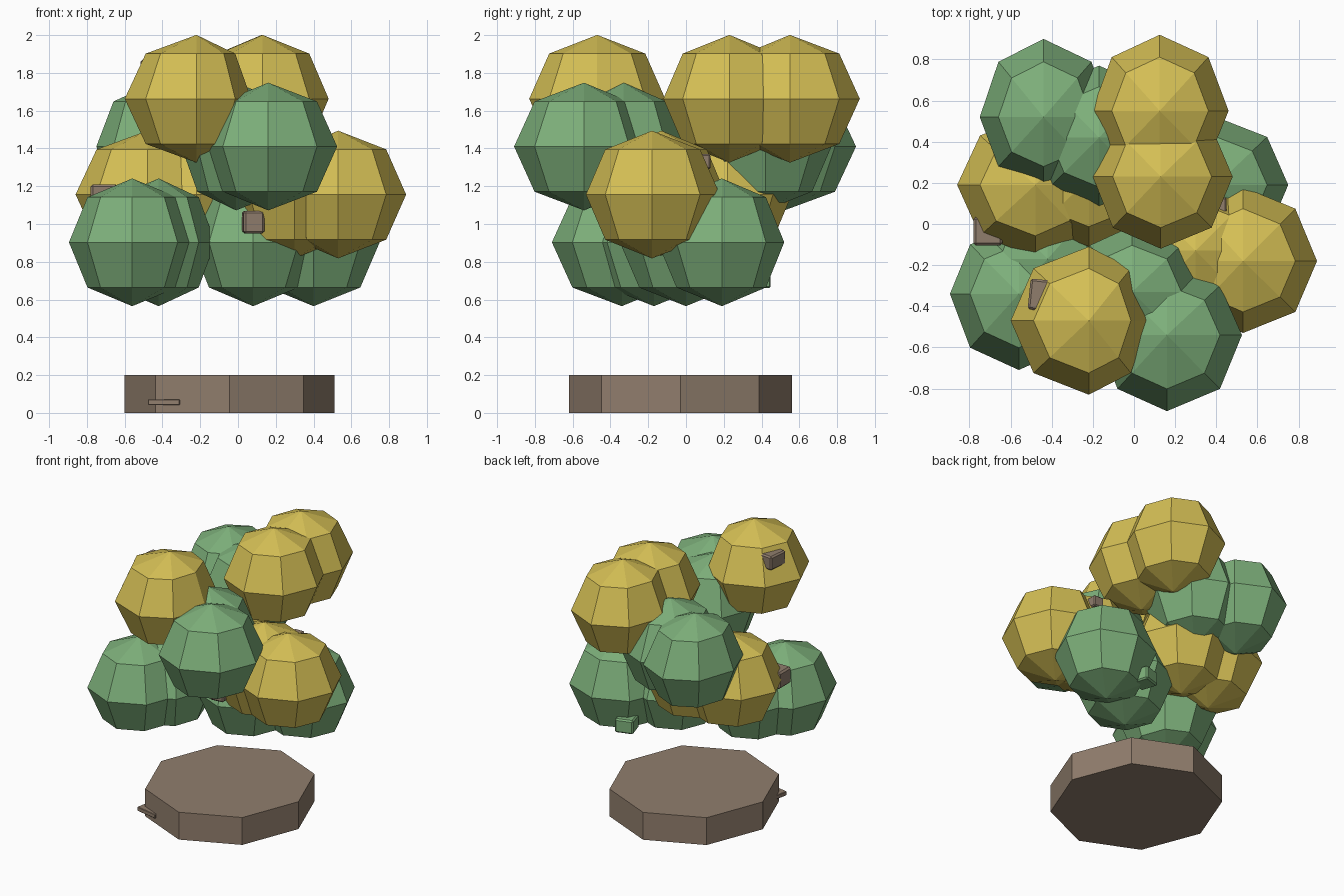
import bpy, bmesh
from mathutils import Matrix, Euler, Vector

cube = bpy.data.objects.get("Cube")
if cube:
    bpy.data.objects.remove(cube, do_unlink=True)


def material(name, rgb):
    mat = bpy.data.materials.new(name)
    mat.use_nodes = True
    mat.diffuse_color = (*rgb, 1)
    mat.node_tree.nodes["Principled BSDF"].inputs["Base Color"].default_value = (*rgb, 1)
    return mat


GREEN = material("leaf_green", (.205, .43, .195))
YELLOW = material("blossom_yellow", (.66, .52, .09))
BROWN = material("wood_brown", (.28, .207, .152))


def finish(name, bm, mat):
    mesh = bpy.data.meshes.new(name)
    bm.to_mesh(mesh)
    bm.free()
    mesh.materials.append(mat)
    obj = bpy.data.objects.new(name, mesh)
    bpy.context.collection.objects.link(obj)
    return obj


def leaf_ball(name, mat, x, y, z, left, right, front, back):
    """Eight-sided ball whose four horizontal reaches differ."""
    bm = bmesh.new()
    bmesh.ops.create_uvsphere(bm, u_segments=8, v_segments=4, radius=1)
    for v in bm.verts:
        v.co.x = x + v.co.x * (right if v.co.x > 0 else left)
        v.co.y = y + v.co.y * (back if v.co.y > 0 else front)
        v.co.z = z + v.co.z * .338
    finish(name, bm, mat)


def block(name, mat, centre, size, turn=(0, 0, 0)):
    bm = bmesh.new()
    place = Matrix.LocRotScale(Vector(centre), Euler(turn), Vector(size))
    bmesh.ops.create_cube(bm, size=1, matrix=place)
    obj = finish(name, bm, mat)
    bevel = obj.modifiers.new("soft_edges", "BEVEL")
    bevel.width = min(size) * .1
    bevel.segments = 1


# Base slab
bm = bmesh.new()
bmesh.ops.create_cone(bm, cap_ends=True, segments=8, radius1=1, radius2=1, depth=.2,
                      matrix=Matrix.LocRotScale(Vector((-.045, -.03, .1)), None,
                                                Vector((.555, .59, 1))))
finish("base_slab", bm, BROWN)
block("base_chip", BROWN, (-.385, -.455, .057), (.17, .09, .03), (0, 0, -.2))

# Foliage tiers: pole x, y, then reach left, right, front, back
tiers = [
    ("lower_green", GREEN, .903, [
        (.40, .19, .34, .35, .34, .33),
        (.08, 0, .33, .34, .35, .34),
        (-.56, -.34, .335, .34, .37, .34),
        (-.42, -.17, .33, .30, .35, .34)]),
    ("lower_yellow", YELLOW, 1.156, [
        (.53, -.18, .33, .36, .35, .36),
        (.30, -.13, .34, .34, .35, .34),
        (-.48, .19, .38, .33, .35, .34),
        (-.22, .22, .34, .34, .33, .34)]),
    ("upper_green", GREEN, 1.41, [
        (-.44, .52, .31, .33, .34, .38),
        (-.17, .42, .34, .33, .34, .35),
        (.16, -.54, .34, .365, .37, .34),
        (-.01, -.33, .29, .34, .34, .32)]),
    ("upper_yellow", YELLOW, 1.663, [
        (.125, .55, .33, .335, .34, .37),
        (.13, .23, .33, .35, .35, .34),
        (-.22, -.47, .38, .29, .36, .36)]),
]
for name, mat, z, balls in tiers:
    for i, (x, y, *reach) in enumerate(balls):
        leaf_ball(f"{name}_ball_{i + 1}", mat, x, y, z, *reach)

# Small blocks poking out of the foliage
block("left_twig_block", BROWN, (-.71, -.035, 1.15), (.14, .14, .12))
block("top_twig_block", BROWN, (-.46, -.345, 1.82), (.1, .15, .1), (0, 0, -.1))
block("front_twig_block", BROWN, (.08, -.32, 1.01), (.11, .11, .12), (0, 0, .1))
block("side_twig_block", BROWN, (.41, .09, 1.33), (.08, .08, .08))
block("leaf_block", GREEN, (.22, .37, .71), (.13, .13, .1), (0, 0, .3))
